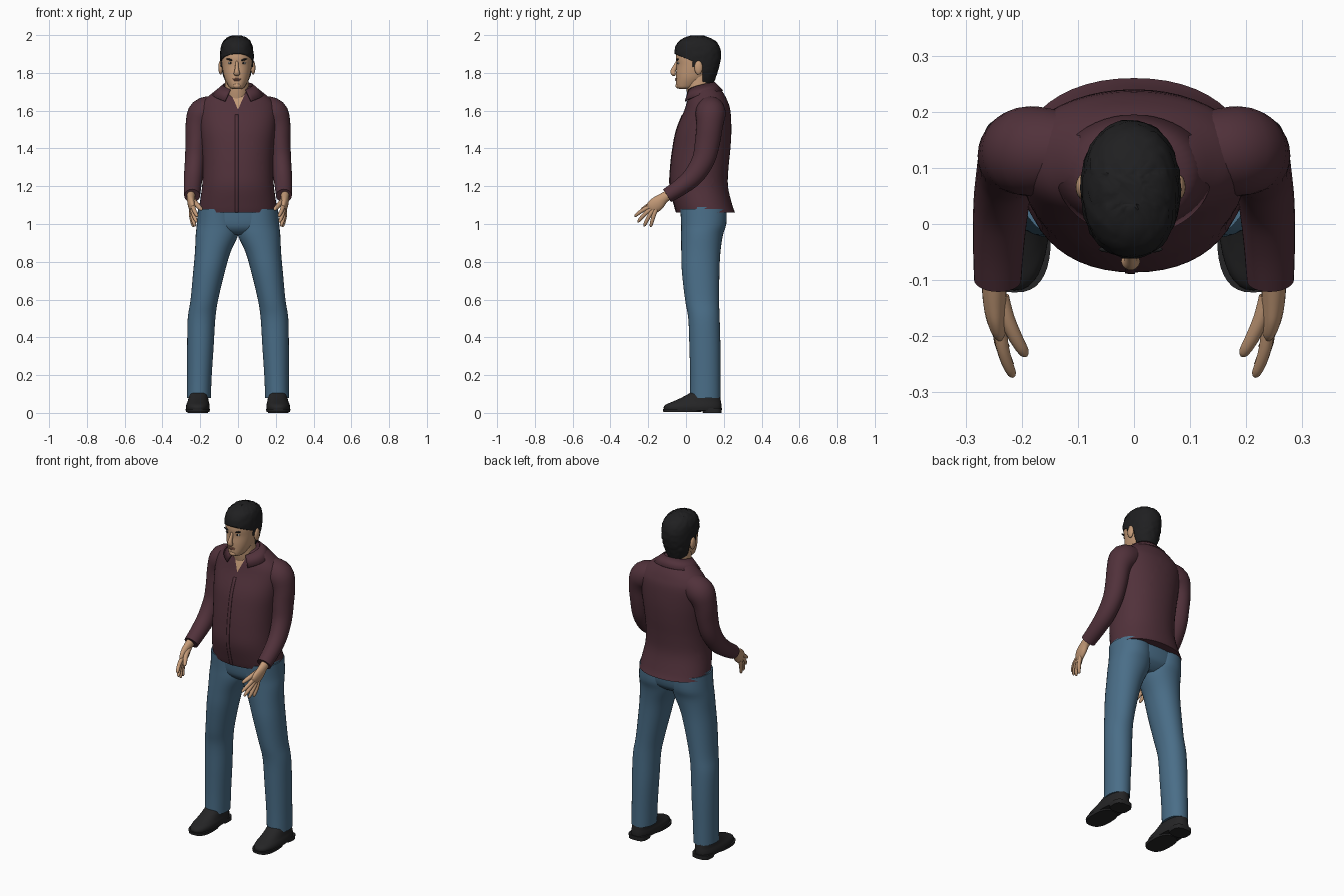
import bpy, bmesh, math, random
from mathutils import Vector

if "Cube" in bpy.data.objects:
    bpy.data.objects.remove(bpy.data.objects["Cube"])

random.seed(4)


def material(name, r, g, b):
    m = bpy.data.materials.new(name)
    m.diffuse_color = (r, g, b, 1)
    m.use_nodes = True
    m.node_tree.nodes["Principled BSDF"].inputs["Base Color"].default_value = m.diffuse_color
    return m


SKIN = material("skin", 0.56, 0.33, 0.19)
HAIR = material("black hair", 0.014, 0.014, 0.015)
SHIRT = material("maroon cloth", 0.082, 0.031, 0.043)
JEANS = material("blue denim", 0.068, 0.155, 0.245)
SHOE = material("black leather", 0.018, 0.018, 0.019)
LIPS = material("lip", 0.36, 0.16, 0.11)
EYE = material("eye white", 0.6, 0.58, 0.54)


def finish(name, bm, *mats, angle=50):
    bmesh.ops.recalc_face_normals(bm, faces=bm.faces)
    me = bpy.data.meshes.new(name)
    bm.to_mesh(me)
    bm.free()
    for m in mats:
        me.materials.append(m)
    me.shade_smooth()
    me.set_sharp_from_angle(angle=math.radians(angle))
    ob = bpy.data.objects.new(name, me)
    bpy.context.collection.objects.link(ob)
    return ob


def smooth(rows, k=4):
    """Catmull-Rom interpolation between rows of numbers."""
    out, n = [], len(rows)
    for i in range(n - 1):
        p = [rows[max(i - 1, 0)], rows[i], rows[i + 1], rows[min(i + 2, n - 1)]]
        for j in range(k):
            t = j / k
            out.append([0.5 * (2 * b + (c - a) * t + (2 * a - 5 * b + 4 * c - d) * t * t
                               + (3 * b - a - 3 * c + d) * t ** 3) for a, b, c, d in zip(*p)])
    return out + [list(rows[-1])]


def skin_rings(rings, caps=True, closed=True):
    bm = bmesh.new()
    vs = [[bm.verts.new(p) for p in r] for r in rings]
    n = len(vs[0])
    for a, b in zip(vs, vs[1:]):
        for i in range(n if closed else n - 1):
            j = (i + 1) % n
            bm.faces.new((a[i], a[j], b[j], b[i]))
    if caps:
        bm.faces.new(vs[0])
        bm.faces.new(vs[-1])
    return bm


def spow(v, e):
    return math.copysign(abs(v) ** e, v)


def loft(rows, power=2.0, side=1, seg=36, k=4):
    """Stack of level rings: (z, centre x, half width, front y, back y)."""
    rings = []
    for z, cx, hw, yf, yb in smooth(rows, k):
        ring = []
        for i in range(seg):
            a = 2 * math.pi * i / seg
            ring.append((side * (cx + hw * spow(math.cos(a), 2 / power)),
                         (yf + yb) / 2 + (yb - yf) / 2 * spow(math.sin(a), 2 / power), z))
        rings.append(ring)
    return skin_rings(rings)


def tube(rows, side=1, seg=20, k=4):
    """Tube along a path: (x, y, z, radius across, radius in the other direction)."""
    rows = smooth(rows, k)
    pts = [Vector(r[:3]) for r in rows]
    rings = []
    for i, r in enumerate(rows):
        t = (pts[min(i + 1, len(pts) - 1)] - pts[max(i - 1, 0)]).normalized()
        u = (Vector((1, 0, 0)) - t * t.x).normalized()
        v = t.cross(u)
        ring = []
        for j in range(seg):
            a = 2 * math.pi * j / seg
            p = pts[i] + u * (r[3] * math.cos(a)) + v * (r[4] * math.sin(a))
            ring.append((side * p.x, p.y, p.z))
        rings.append(ring)
    return skin_rings(rings)


def blob(name, loc, size, mat, tilt=0.0):
    bm = bmesh.new()
    bmesh.ops.create_uvsphere(bm, u_segments=16, v_segments=10, radius=1)
    for v in bm.verts:
        x, y, z = v.co.x * size[0], v.co.y * size[1], v.co.z * size[2]
        v.co = (loc[0] + x, loc[1] + y, loc[2] + z + x * tilt)
    return finish(name, bm, mat)


def cut(bm, co, no):
    bmesh.ops.bisect_plane(bm, geom=bm.verts[:] + bm.edges[:] + bm.faces[:], plane_co=co, plane_no=no)


# Shirt body, with the open neck cut in as a V of skin
torso = [(1.06, 0, .208, -.05, .26), (1.10, 0, .204, -.062, .245), (1.2, 0, .19, -.085, .222),
         (1.3, 0, .186, -.082, .225), (1.4, 0, .19, -.07, .235), (1.5, 0, .2, -.05, .24),
         (1.6, 0, .205, -.01, .235), (1.65, 0, .185, .006, .22), (1.69, 0, .14, .02, .2),
         (1.72, 0, .1, .03, .175), (1.73, 0, .07, .04, .15)]
bm = loft(torso, 2.15, seg=48)
for s in (-1, 1):
    cut(bm, (0, 0, 1.605), (s * 2.3, 0, -1))
for f in bm.faces:
    c = f.calc_center_median()
    f.material_index = int(c.y < .08 and c.z > 1.605 + 2.3 * abs(c.x))
finish("shirt_body", bm, SHIRT, SKIN)

# Button placket: thin strip down the front
rows = [r for r in smooth(torso) if r[0] < 1.6]
strip = [[(x, r[3] - .003 + abs(x) * .05, r[0]) for x in (-.016, .002)] for r in rows]
ob = finish("shirt_placket", skin_rings(strip, caps=False, closed=False), SHIRT)
ob.modifiers.new("thickness", 'SOLIDIFY').thickness = .004

# Folded collar, open at the front
top, low = [], []
for i in range(41):
    d = -1 + i / 20
    th, f = math.radians(150) * d, d * d
    top.append((.08 * math.sin(th), .077 + .075 * math.cos(th), 1.752 - .04 * f))
    low.append((.138 * math.sin(th), .087 + .108 * math.cos(th), 1.708 - .058 * f))
ob = finish("shirt_collar", skin_rings([top, low], caps=False, closed=False), SHIRT)
ob.modifiers.new("thickness", 'SOLIDIFY').thickness = .006

# Hips of the trousers
finish("trouser_hips", loft([(.945, 0, .11, .02, .15), (.965, 0, .17, -.005, .18),
                             (1.0, 0, .208, -.022, .205), (1.09, 0, .206, -.03, .215)], 2.3), JEANS)

leg = [(.08, .207, .063, .022, .182), (.2, .204, .065, .022, .182), (.35, .199, .07, .018, .182),
       (.5, .193, .073, .012, .178), (.6, .178, .073, -.005, .175), (.75, .153, .084, -.022, .177),
       (.85, .134, .094, -.025, .182), (.94, .112, .112, -.026, .195), (1.0, .108, .11, -.026, .213),
       (1.08, .108, .104, -.03, .215)]
shoe = [(.012, .213, .060, -.115, .185), (.03, .213, .063, -.118, .187), (.045, .212, .061, -.105, .187),
        (.06, .211, .056, -.07, .185), (.08, .21, .052, -.025, .182), (.11, .208, .048, .03, .178)]
sleeve = [(.12, .13, 1.61, .07, .07), (.185, .13, 1.585, .08, .08), (.214, .125, 1.52, .064, .07),
          (.221, .113, 1.43, .057, .066), (.228, .092, 1.34, .053, .06), (.236, .04, 1.255, .05, .053),
          (.241, -.03, 1.195, .046, .045), (.243, -.1, 1.15, .042, .04)]
palm = [(.248, -.07, 1.165, .024, .026), (.249, -.115, 1.14, .022, .028), (.247, -.15, 1.11, .02, .038),
        (.242, -.178, 1.088, .016, .036), (.238, -.192, 1.076, .01, .026)]
# Finger name, base, tip
fingers = [("index_finger", (.238, -.185, 1.095), (.215, -.272, 1.04)),
           ("middle_finger", (.24, -.185, 1.08), (.219, -.255, 1.01)),
           ("ring_finger", (.243, -.175, 1.072), (.227, -.222, .988)),
           ("little_finger", (.247, -.16, 1.075), (.235, -.187, .985)),
           ("thumb", (.238, -.13, 1.125), (.192, -.235, 1.075))]

for s, tag in ((-1, "left"), (1, "right")):
    finish(tag + "_trouser_leg", loft(leg, 2.1, s), JEANS)
    finish(tag + "_shoe", loft(shoe, 2.4, s), SHOE)
    # Sole front and heel
    finish(tag + "_sole", loft([(.004, .213, .062, -.12, .08), (.02, .213, .065, -.122, .09)], 2.6, s, k=1), SHOE)
    finish(tag + "_heel", loft([(0, .213, .055, .09, .188), (.025, .213, .056, .08, .19)], 3, s, k=1), SHOE)
    finish(tag + "_sleeve", tube(sleeve, s, 28), SHIRT)
    finish(tag + "_palm", tube(palm, s), SKIN)
    for name, a, b in fingers:
        a, b = Vector(a), Vector(b)
        r = .014 if name == "thumb" else .0115
        steps = ((0, 1.1), (.35, 1), (.7, .9), (.93, .7), (1, .25))
        rows = [(*(a.lerp(b, t) + Vector((.006 * math.sin(math.pi * t), 0, .006 * math.sin(math.pi * t)))),
                 r * q, r * q) for t, q in steps]
        finish(tag + "_" + name, tube(rows, s, 10, 2), SKIN)

# Neck and head
X = -.006
finish("neck", loft([(1.58, X, .07, .03, .15), (1.66, X, .066, .012, .145), (1.72, X, .064, .002, .138),
                     (1.8, X, .06, .0, .135)]), SKIN)
finish("head", loft([(1.714, X, .022, -.034, .02), (1.722, X, .038, -.047, .045), (1.74, X, .05, -.052, .08),
                     (1.77, X, .064, -.052, .11), (1.80, X, .072, -.052, .13), (1.84, X, .079, -.05, .15),
                     (1.88, X, .082, -.054, .16), (1.92, X, .08, -.046, .16), (1.96, X, .064, -.02, .14),
                     (1.985, X, .03, .03, .09)], 2.15), SKIN)

# Nose: bridge widening to the tip
finish("nose", tube([(X, -.044, 1.862, .008, .008), (X, -.056, 1.835, .009, .012), (X, -.068, 1.81, .013, .014),
                     (X, -.066, 1.796, .017, .013), (X, -.056, 1.788, .010, .006)], 1, 14), SKIN)
blob("upper_lip", (X, -.052, 1.768), (.024, .006, .004), LIPS)
blob("lower_lip", (X, -.052, 1.761), (.02, .006, .004), LIPS)
blob("chin", (X, -.042, 1.732), (.022, .014, .015), SKIN)
for s, tag in ((-1, "left"), (1, "right")):
    blob(tag + "_eye", (X + s * .034, -.041, 1.852), (.014, .005, .006), EYE)
    blob(tag + "_iris", (X + s * .034, -.0445, 1.852), (.006, .003, .005), HAIR)
    blob(tag + "_eyebrow", (X + s * .036, -.045, 1.87), (.021, .006, .005), HAIR, s * .25)
    blob(tag + "_ear", (X + s * .086, .066, 1.828), (.012, .022, .037), SKIN)

# Hair shell, trimmed along the hairline, sideburns and round the ears
bm = loft([(1.735, X, .052, .0, .143), (1.78, X, .072, -.02, .158), (1.82, X, .083, -.05, .172),
           (1.87, X, .088, -.058, .183), (1.92, X, .087, -.06, .183), (1.96, X, .076, -.044, .165),
           (1.985, X, .053, -.01, .127), (1.997, X, .022, .03, .09)], 2.15, seg=48)
for v in bm.verts:
    if v.co.z > 1.75:
        v.co += Vector([random.uniform(-.0022, .0022) for _ in range(3)])
cut(bm, (0, -.055, 1.898), (0, .4, 1))
cut(bm, (0, .035, 0), (0, 1, 0))
cut(bm, (0, .088, 0), (0, 1, 0))
cut(bm, (0, 0, 1.83), (0, 0, 1))
drop = []
for f in bm.faces:
    c = f.calc_center_median()
    if (c.y < .035 and c.z < 1.898 - .4 * (c.y + .055)) or (c.y < .088 and c.z < 1.83) or c.z < 1.736:
        drop.append(f)
bmesh.ops.delete(bm, geom=drop, context='FACES')
ob = finish("hair", bm, HAIR)
mod = ob.modifiers.new("thickness", 'SOLIDIFY')
mod.thickness, mod.offset = .012, -1
